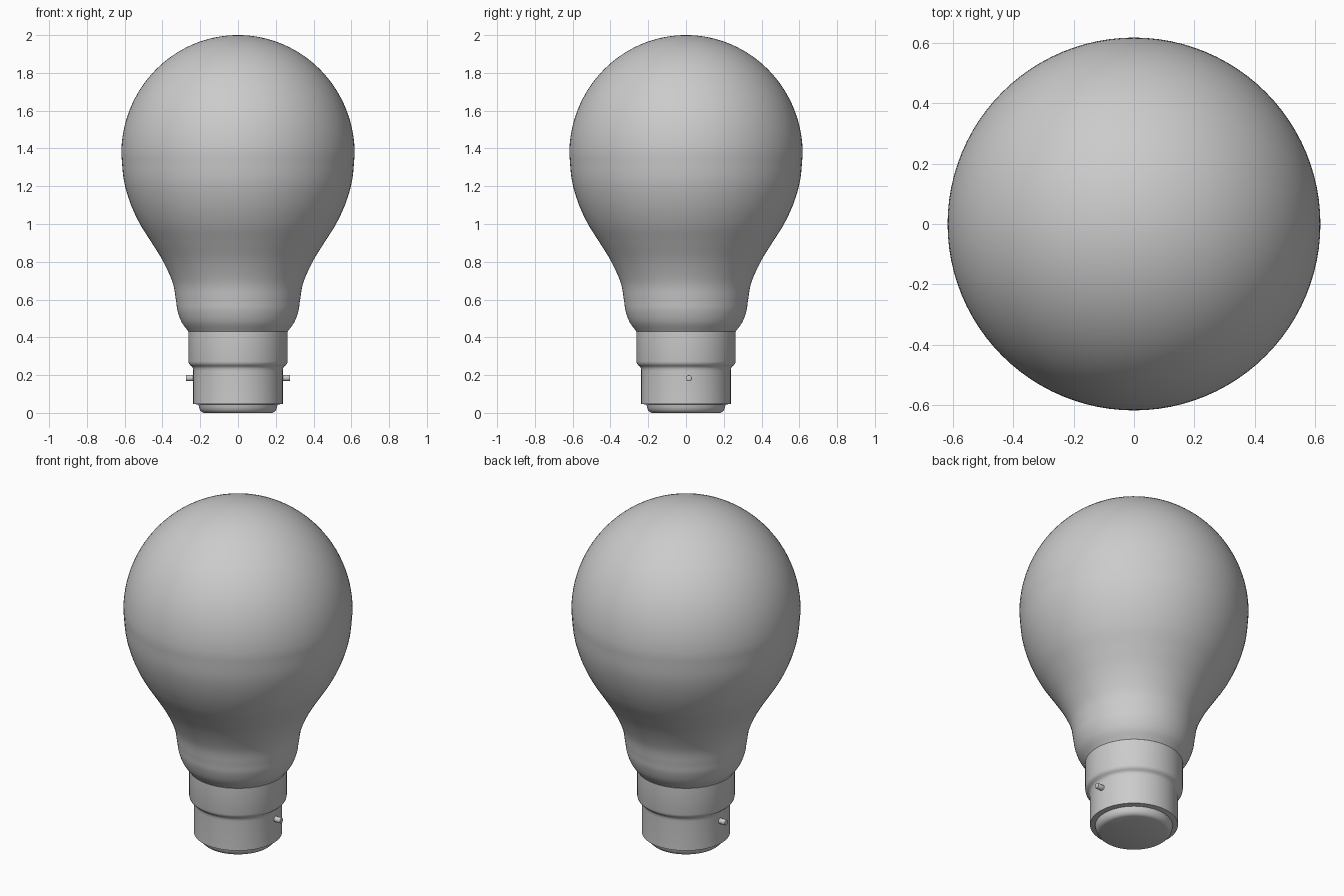
import bpy, bmesh, math
from mathutils import Matrix, Vector

if "Cube" in bpy.data.objects:
    bpy.data.objects.remove(bpy.data.objects["Cube"])

SEGMENTS = 96


def lathe(name, profile, angle=30):
    """Revolve (radius, z) points around z."""
    bm = bmesh.new()
    verts = [bm.verts.new((r, 0, z)) for r, z in profile]
    edges = [bm.edges.new(pair) for pair in zip(verts, verts[1:])]
    bmesh.ops.spin(bm, geom=verts + edges, cent=(0, 0, 0), axis=(0, 0, 1),
                   angle=math.tau, steps=SEGMENTS, use_duplicate=False)
    bmesh.ops.remove_doubles(bm, verts=bm.verts, dist=1e-5)
    bmesh.ops.recalc_face_normals(bm, faces=bm.faces)
    return finish(name, bm, angle)


def finish(name, bm, angle=30):
    mesh = bpy.data.meshes.new(name)
    bm.to_mesh(mesh)
    bm.free()
    obj = bpy.data.objects.new(name, mesh)
    bpy.context.collection.objects.link(obj)
    bpy.ops.object.select_all(action='DESELECT')
    bpy.context.view_layer.objects.active = obj
    obj.select_set(True)
    bpy.ops.object.shade_smooth_by_angle(angle=math.radians(angle))
    return obj


def smooth_path(points, steps=6):
    """Catmull-Rom curve through the points."""
    p = [Vector(q) for q in points]
    p = [2 * p[0] - p[1]] + p + [2 * p[-1] - p[-2]]
    out = []
    for a, b, c, d in zip(p, p[1:], p[2:], p[3:]):
        for i in range(steps):
            t = i / steps
            out.append(0.5 * (2 * b + (c - a) * t + (2 * a - 5 * b + 4 * c - d) * t * t
                              + (3 * b - a - 3 * c + d) * t ** 3))
    return [tuple(q) for q in out] + [tuple(p[-2])]


# Glass bulb: curved neck below, round dome above
neck = smooth_path([(0.262, 0.43), (0.298, 0.48), (0.320, 0.54), (0.329, 0.60),
                    (0.346, 0.69), (0.395, 0.80), (0.456, 0.90), (0.519, 1.00),
                    (0.570, 1.11), (0.604, 1.23), (0.618, 1.37)])
dome = [(0.618 * math.cos(a), 1.37 + 0.63 * math.sin(a))
        for a in (math.pi / 2 * i / 32 for i in range(1, 32))]
lathe("glass_bulb", [(0, 0.43)] + neck + dome + [(0, 2.0)])

# Stepped metal cap with a rounded shoulder and foot
lathe("metal_cap", [(0, 0.434), (0.258, 0.434), (0.263, 0.43), (0.263, 0.272),
                    (0.260, 0.260), (0.252, 0.251), (0.243, 0.245), (0.238, 0.235),
                    (0.237, 0.222), (0.237, 0.048), (0.209, 0.044), (0.206, 0.028),
                    (0.200, 0.013), (0.190, 0.004), (0.180, 0.0), (0, 0.0)])

# Bayonet pins on both sides
for side, name in ((-1, "left_pin"), (1, "right_pin")):
    bm = bmesh.new()
    place = Matrix.Translation((side * 0.245, 0.015, 0.184)) @ Matrix.Rotation(math.pi / 2, 4, 'Y')
    bmesh.ops.create_cone(bm, cap_ends=True, segments=20, radius1=0.016, radius2=0.016,
                          depth=0.062, matrix=place)
    rims = [e for e in bm.edges if abs(e.verts[0].co.x - e.verts[1].co.x) < 1e-4]
    bmesh.ops.bevel(bm, geom=rims, offset=0.003, segments=2, affect='EDGES', profile=0.5)
    finish(name, bm)
